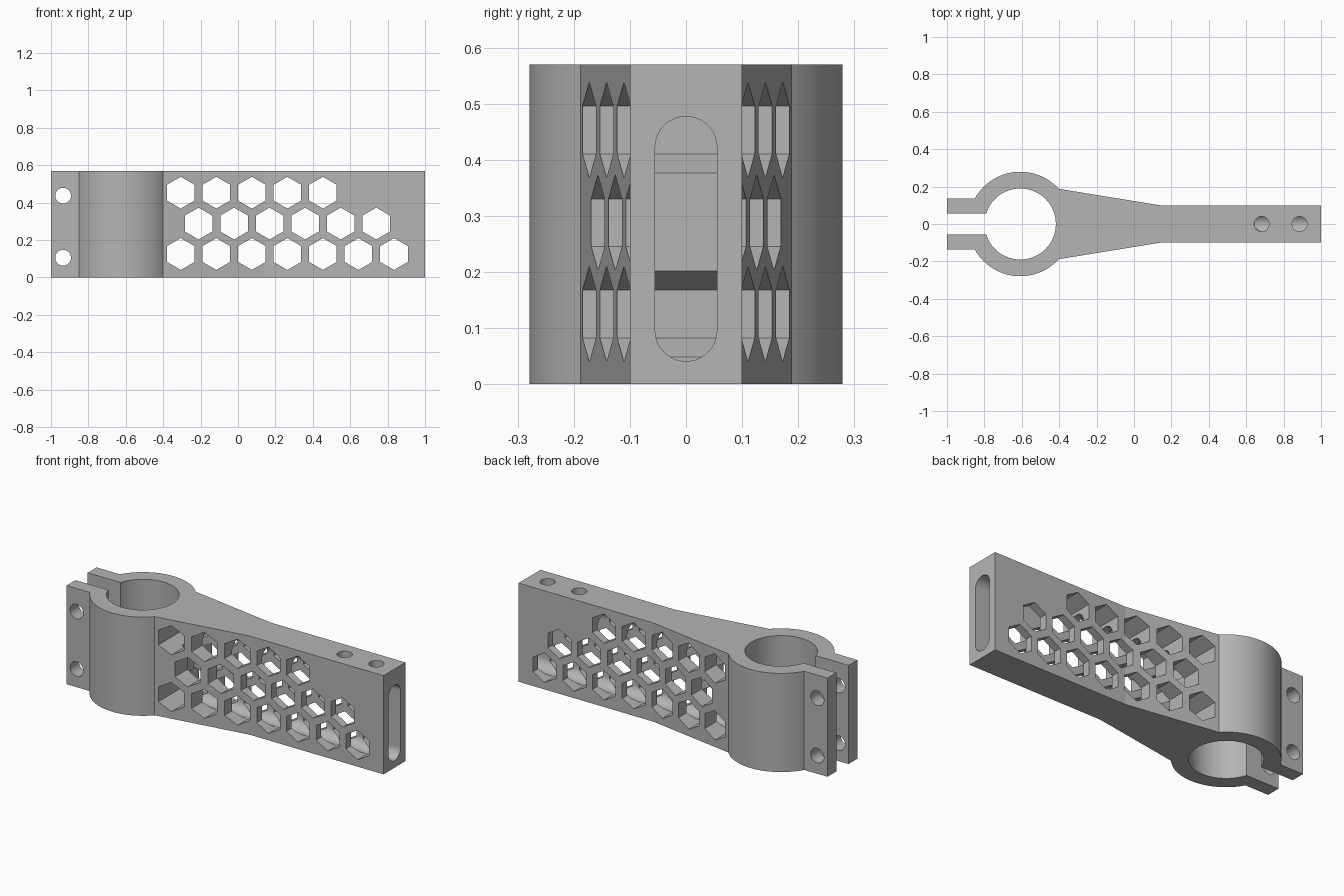
import bpy, bmesh
from math import sin, cos, asin, pi, radians
from mathutils import Vector

cube = bpy.data.objects.get("Cube")
if cube:
    bpy.data.objects.remove(cube, do_unlink=True)

HEIGHT = 0.57
CX, BORE, OUTER = -0.608, 0.19, 0.279      # clamp ring centre and radii
GAP, TAB, ARM = 0.056, 0.137, 0.1          # half widths

grey = bpy.data.materials.new("plain grey")
grey.use_nodes = True
colour = (0.46, 0.46, 0.46, 1)
grey.diffuse_color = colour
grey.node_tree.nodes["Principled BSDF"].inputs["Base Color"].default_value = colour


def arc(cx, cy, r, a, b, n):
    """Points on an arc from angle a to angle b."""
    return [(cx + r * cos(a + (b - a) * i / n), cy + r * sin(a + (b - a) * i / n))
            for i in range(n + 1)]


def circle(cx, cy, r, n=64, turn=0):
    return arc(cx, cy, r, turn, turn + 2 * pi, n)[:-1]


def prisms(name, outlines, axis, lo, hi):
    """Extrude 2D outlines along an axis into one mesh object."""
    place = {"x": lambda u, v, t: (t, u, v),
             "y": lambda u, v, t: (u, t, v),
             "z": lambda u, v, t: (u, v, t)}[axis]
    bm = bmesh.new()
    for outline in outlines:
        face = bm.faces.new([bm.verts.new(place(u, v, lo)) for u, v in outline])
        out = bmesh.ops.extrude_face_region(bm, geom=[face])
        moved = [g for g in out["geom"] if isinstance(g, bmesh.types.BMVert)]
        bmesh.ops.translate(bm, verts=moved, vec=Vector(place(0, 0, hi - lo)))
    bmesh.ops.recalc_face_normals(bm, faces=bm.faces)
    mesh = bpy.data.meshes.new(name)
    bm.to_mesh(mesh)
    bm.free()
    mesh.materials.append(grey)
    ob = bpy.data.objects.new(name, mesh)
    bpy.context.collection.objects.link(ob)
    return ob


# Plan outline: half of the arm, ring and clamp tab, then mirrored
join = asin(0.188 / OUTER)
half = [(1, ARM), (0.14, ARM)]
half += arc(CX, 0, OUTER, join, pi - asin(TAB / OUTER), 48)
half += [(-1, TAB), (-1, GAP)]
half += arc(CX, 0, BORE, pi - asin(GAP / BORE), 0, 48)
outline = half + [(x, -y) for x, y in reversed(half[:-1])]
bracket = prisms("clamp_bracket", [outline], "z", 0, HEIGHT)

# Honeycomb windows: start x, height, count
rows = [(-0.306, 0.125, 7), (-0.211, 0.288, 6), (-0.306, 0.453, 5)]
hexes = [circle(x0 + 0.19 * i, z, 0.085, 6, pi / 6)
         for x0, z, count in rows for i in range(count)]

# Rounded slot running along the inside of the arm
R = 0.055
slot = arc(0, 0.477 - R, R, 0, pi, 32) + arc(0, 0.041 + R, R, pi, 2 * pi, 32)

cutters = [
    prisms("slot_cutter", [slot], "x", -0.32, 1.1),
    prisms("honeycomb_cutter", hexes, "y", -0.4, 0.4),
    prisms("tab_bolt_cutter", [circle(-0.935, z, 0.042) for z in (0.105, 0.437)],
           "y", -0.4, 0.4),
    prisms("top_hole_cutter", [circle(x, 0, 0.04) for x in (0.682, 0.885)],
           "z", 0.3, 0.7),
]

bpy.ops.object.select_all(action="DESELECT")
bpy.context.view_layer.objects.active = bracket
bracket.select_set(True)
for cutter in cutters:
    cutter.hide_render = True
    mod = bracket.modifiers.new(cutter.name, "BOOLEAN")
    mod.operation = "DIFFERENCE"
    mod.solver = "EXACT"
    mod.object = cutter
    bpy.ops.object.modifier_apply(modifier=mod.name)
    bpy.data.objects.remove(cutter, do_unlink=True)

# Smooth the round walls, keep the arm's shallow bend sharp
bpy.ops.object.shade_smooth_by_angle(angle=radians(7.5))
